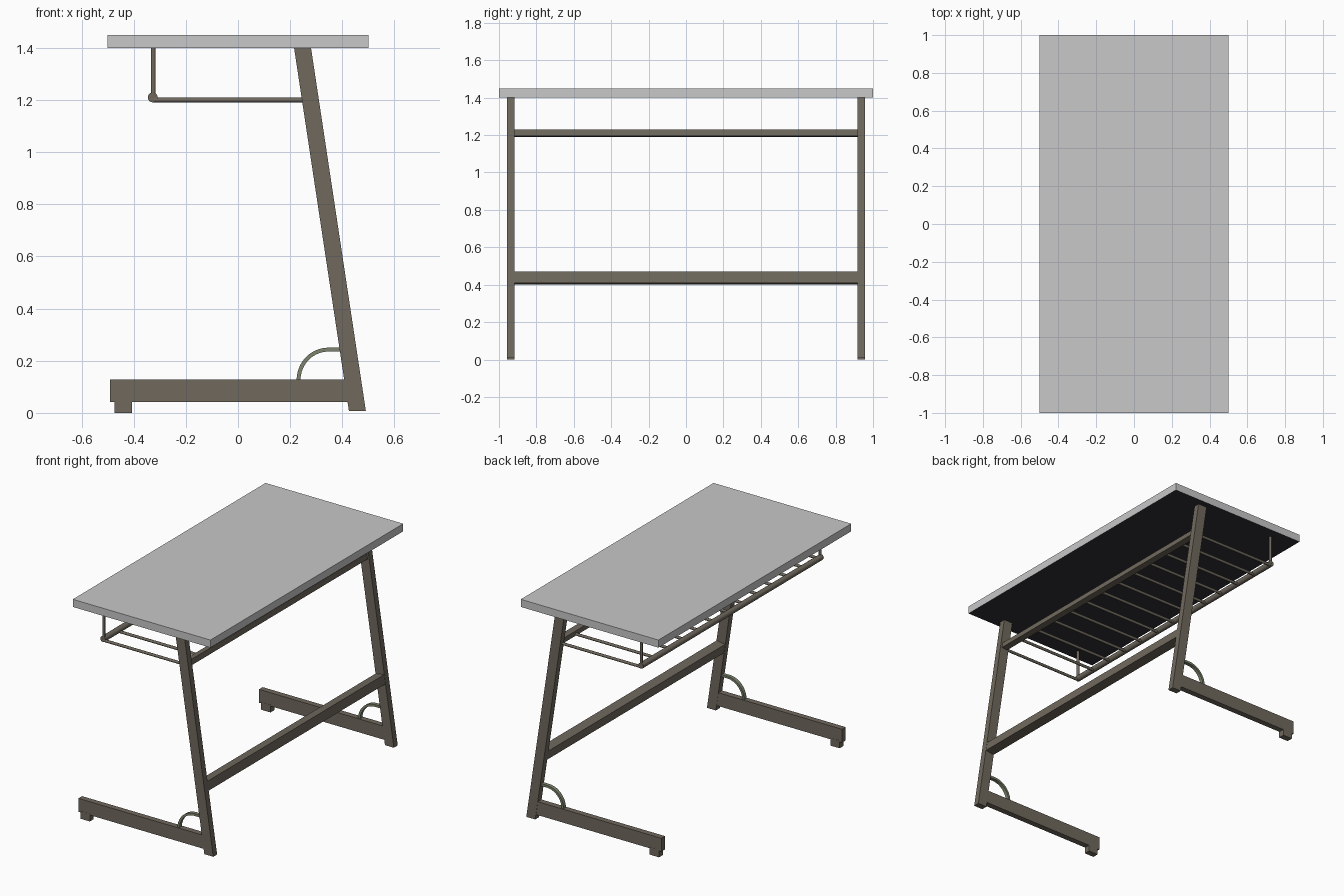
import bpy, bmesh, math
from mathutils import Vector, Matrix

if "Cube" in bpy.data.objects:
    bpy.data.objects.remove(bpy.data.objects["Cube"])


def material(name, rgb):
    m = bpy.data.materials.new(name)
    m.diffuse_color = (*rgb, 1)
    m.use_nodes = True
    m.node_tree.nodes["Principled BSDF"].inputs["Base Color"].default_value = m.diffuse_color
    return m


GREY = material("light grey top", (0.58, 0.58, 0.58))
DARK = material("dark underside", (0.03, 0.03, 0.04))
FRAME = material("warm grey metal", (0.16, 0.14, 0.11))
GREEN = material("grey green brace", (0.20, 0.23, 0.15))


def finish(name, bm, *mats):
    bmesh.ops.recalc_face_normals(bm, faces=bm.faces)
    me = bpy.data.meshes.new(name)
    bm.to_mesh(me)
    bm.free()
    for m in mats:
        me.materials.append(m)
    ob = bpy.data.objects.new(name, me)
    bpy.context.collection.objects.link(ob)
    return ob


def box(name, center, size, mat, tilt=0):
    bm = bmesh.new()
    bmesh.ops.create_cube(bm, size=1, matrix=Matrix.Translation(center)
                          @ Matrix.Rotation(tilt, 4, 'Y') @ Matrix.Diagonal((*size, 1)))
    return finish(name, bm, mat)


def prism(name, pts, y0, y1, mat):
    """Extrude an x-z outline between y0 and y1."""
    bm = bmesh.new()
    f = bm.faces.new([bm.verts.new((x, y0, z)) for x, z in pts])
    ext = bmesh.ops.extrude_face_region(bm, geom=[f])["geom"]
    bmesh.ops.translate(bm, vec=(0, y1 - y0, 0),
                        verts=[g for g in ext if isinstance(g, bmesh.types.BMVert)])
    return finish(name, bm, mat)


def rod(name, a, b, r, mat, sides=12):
    a, b = Vector(a), Vector(b)
    d = b - a
    bm = bmesh.new()
    bmesh.ops.create_cone(bm, cap_ends=True, segments=sides, radius1=r, radius2=r, depth=d.length,
                          matrix=Matrix.Translation((a + b) / 2) @ d.to_track_quat('Z', 'Y').to_matrix().to_4x4())
    for f in bm.faces:
        f.smooth = len(f.verts) == 4
    for e in bm.edges:
        e.smooth = all(len(f.verts) == 4 for f in e.link_faces)
    return finish(name, bm, mat)


def leg_x(z):
    return 0.459 - 0.151 * z


LEAN = -math.atan(0.151)

# Table top with a dark underside
top = box("table_top", (0, 0, 1.425), (1, 2, 0.05), GREY)
top.data.materials.append(DARK)
for p in top.data.polygons:
    if p.normal.z < -0.5:
        p.material_index = 1

# Side frames: leaning leg, floor bar, foot pad, curved brace
for label, s in (("front", -1), ("back", 1)):
    y = 0.937 * s
    w = 0.0325
    prism(label + "_leg", [(leg_x(0.008) - w, 0.008), (leg_x(0.008) + w, 0.008),
                           (leg_x(1.4) + w, 1.4), (leg_x(1.4) - w, 1.4)], y - 0.02, y + 0.02, FRAME)
    box(label + "_floor_bar", (-0.035, y, 0.085), (0.91, 0.038, 0.088), FRAME)
    box(label + "_foot_pad", (-0.44, y, 0.025), (0.068, 0.04, 0.05), FRAME)

    # Brace path rises from the bar and flattens out at the leg
    path = [(0.232 + 0.115 * (1 - math.cos(t)), 0.125 + 0.118 * math.sin(t))
            for t in (i * math.pi / 20 for i in range(11))] + [(0.40, 0.243)]
    outer, inner = [], []
    for i, (x, z) in enumerate(path):
        p, q = path[max(i - 1, 0)], path[min(i + 1, len(path) - 1)]
        n = Vector((p[1] - q[1], q[0] - p[0])).normalized() * 0.0075
        outer.append((x + n.x, z + n.y))
        inner.append((x - n.x, z - n.y))
    prism(label + "_brace", outer + inner[::-1], y - 0.012, y + 0.012, GREEN)

    # Hanger that holds the shelf's long rod
    rod(label + "_hanger", (-0.325, 0.928 * s, 1.21), (-0.325, 0.928 * s, 1.4), 0.009, FRAME)

# Long rails between the legs, leaning with them
box("lower_rail", (leg_x(0.435), 0, 0.435), (0.062, 1.84, 0.06), FRAME, LEAN)
box("upper_rail", (leg_x(1.21), 0, 1.21), (0.04, 1.84, 0.036), FRAME, LEAN)

# Wire shelf
rod("shelf_rod", (-0.327, -0.935, 1.21), (-0.327, 0.935, 1.21), 0.019, FRAME, 16)
COUNT = 13
for i in range(COUNT):
    y = -0.928 + 1.856 * i / (COUNT - 1)
    rod("shelf_wire", (-0.325, y, 1.2), (0.265, y, 1.2), 0.009, FRAME)
